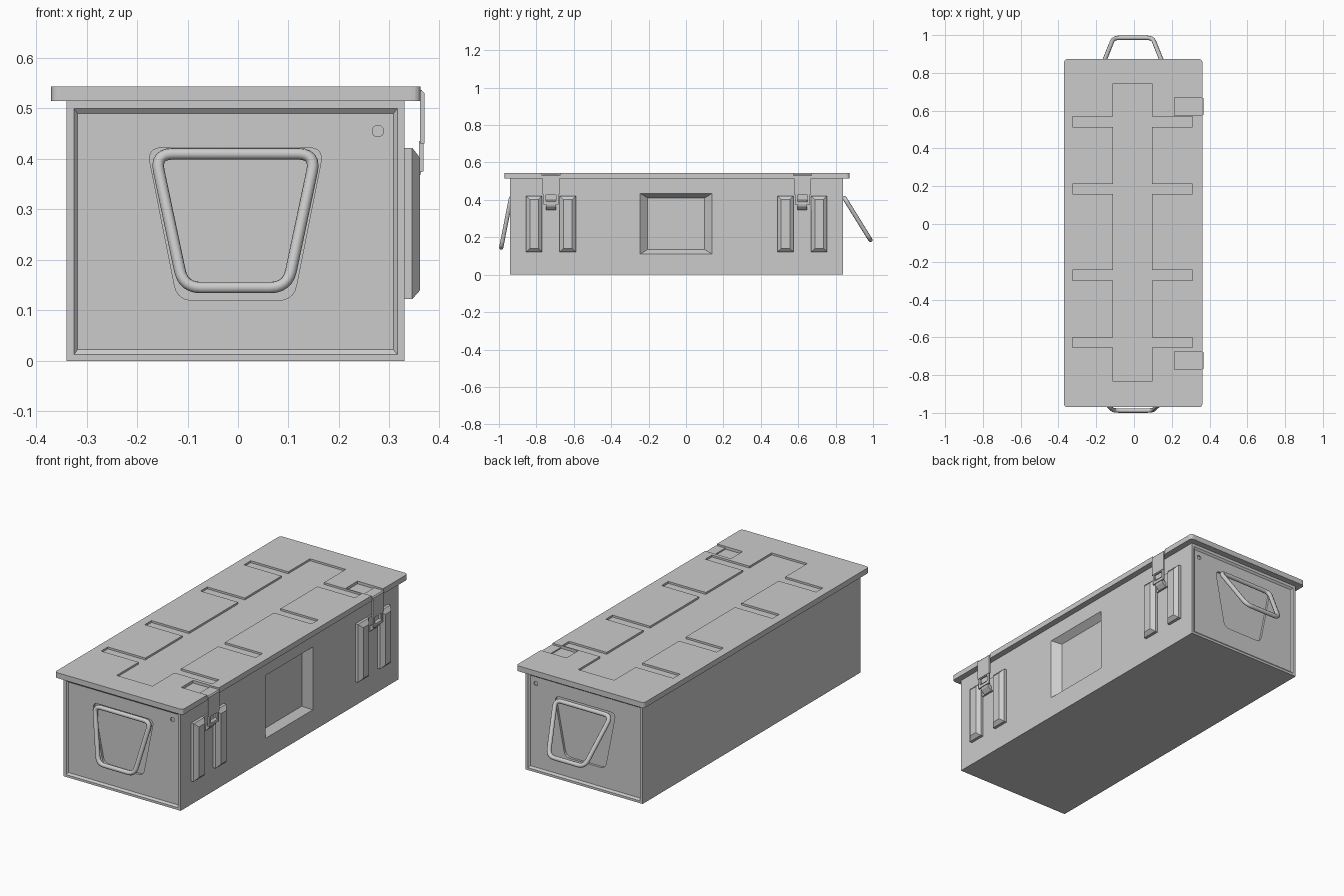
import bpy, bmesh
from mathutils import Vector

if "Cube" in bpy.data.objects:
    bpy.data.objects.remove(bpy.data.objects["Cube"])


def loft(name, rings):
    """Solid from matching point rings, capped at both ends."""
    bm = bmesh.new()
    loops = [[bm.verts.new(p) for p in r] for r in rings]
    n = len(loops[0])
    for a, b in zip(loops, loops[1:]):
        for i in range(n):
            j = (i + 1) % n
            bm.faces.new((a[i], a[j], b[j], b[i]))
    bm.faces.new(loops[0])
    bm.faces.new(loops[-1])
    bmesh.ops.recalc_face_normals(bm, faces=bm.faces)
    me = bpy.data.meshes.new(name)
    bm.to_mesh(me)
    bm.free()
    ob = bpy.data.objects.new(name, me)
    bpy.context.collection.objects.link(ob)
    return ob


def rect(a0, a1, b0, b1):
    return [(a0, b0), (a1, b0), (a1, b1), (a0, b1)]


def box(name, x, y, z):
    return loft(name, [[(a, b, h) for a, b in rect(*x, *y)] for h in z])


def rounded(pts, r, steps=5):
    """Round the corners of a closed 2D outline."""
    out, n = [], len(pts)
    for i in range(n):
        p, a, b = (Vector(pts[k % n]) for k in (i, i - 1, i + 1))
        s, e = p + (a - p).normalized() * r, p + (b - p).normalized() * r
        for k in range(steps + 1):
            t = k / steps
            out.append(tuple(s * (1 - t) ** 2 + p * 2 * t * (1 - t) + e * t * t))
    return out


def cut(ob, cutter):
    cutter.hide_render = True
    m = ob.modifiers.new("cut", 'BOOLEAN')
    m.operation, m.solver, m.object = 'DIFFERENCE', 'EXACT', cutter
    bpy.context.view_layer.objects.active = ob
    bpy.ops.object.modifier_apply(modifier=m.name)
    bpy.data.objects.remove(cutter)


CX = -0.005
LATCH_Y = (-0.722, 0.622)
ENDS = ((-1, -0.94, -0.936, 0.41, -0.988, 0.145), (1, 0.84, 0.847, 0.41, 0.986, 0.186))

# Body and sloped recess in its right side
body = box("body", (-0.34, 0.33), (-0.94, 0.84), (0, 0.52))
outer, inner = rect(-0.245, 0.14, 0.11, 0.435), rect(-0.205, 0.10, 0.135, 0.41)
cut(body, loft("side_recess_cutter",
               [[(x, y, z) for y, z in r] for x, r in ((0.36, outer), (0.33, outer), (0.295, inner))]))

# End panels: stepped recess, handle pocket, small hole, carrying handle
for s, y0, ty, tz, by, bz in ENDS:
    side = "front" if s < 0 else "back"
    a, b = rect(-0.325, 0.316, 0.012, 0.50), rect(-0.318, 0.308, 0.022, 0.49)
    cut(body, loft("panel_cutter", [[(x, y0 + s * d, z) for x, z in r]
                                    for d, r in ((0.02, a), (0, a), (-0.008, b))]))
    trap = rounded([(CX - 0.115, 0.12), (CX + 0.115, 0.12), (CX + 0.175, 0.422), (CX - 0.175, 0.422)], 0.03)
    cut(body, loft("pocket_cutter", [[(x, y0 + s * d, z) for x, z in trap] for d in (0.02, -0.02)]))
    hole = rounded(rect(0.266, 0.288, 0.444, 0.466), 0.011, 4)
    hole = [p for i, p in enumerate(hole) if i % 5]
    cut(body, loft("hole_cutter", [[(x, y0 + s * d, z) for x, z in hole] for d in (0.02, -0.014)]))

    path = rounded([(CX - 0.103, 1), (CX + 0.103, 1), (CX + 0.161, 0.0), (CX - 0.161, 0.0)], 0.0001, 1)
    length = Vector((by - ty, bz - tz)).length
    flat = rounded([(CX - 0.103, length), (CX + 0.103, length), (CX + 0.159, 0), (CX - 0.159, 0)], 0.035, 6)
    cu = bpy.data.curves.new(side + "_handle", 'CURVE')
    cu.dimensions, cu.bevel_depth, cu.bevel_resolution = '3D', 0.0115, 3
    sp = cu.splines.new('POLY')
    sp.points.add(len(flat) - 1)
    for p, (x, d) in zip(sp.points, flat):
        t = d / length
        p.co = (x, ty + (by - ty) * t, tz + (bz - tz) * t, 1)
    sp.use_cyclic_u = True
    sp.use_smooth = True
    bpy.context.collection.objects.link(bpy.data.objects.new(side + "_handle", cu))

# Lid with rounded corners
lid_outline = rounded(rect(-0.37, 0.362, -0.97, 0.873), 0.018, 4)
lid = loft("lid", [[(x, y, z) for x, y in lid_outline] for z in (0.515, 0.543)])

# Pressed channel in the lid: long strip with four cross arms
arms = ((-0.655, -0.60), (-0.298, -0.243), (0.158, 0.213), (0.513, 0.568))
right = [(0.095, -0.835)]
left = [(-0.11, -0.835)]
for y0, y1 in arms:
    right += [(0.095, y0), (0.31, y0), (0.31, y1), (0.095, y1)]
    left += [(-0.11, y0), (-0.325, y0), (-0.325, y1), (-0.11, y1)]
channel = right + [(0.095, 0.745), (-0.11, 0.745)] + left[::-1]
cut(lid, loft("channel_cutter", [[(x, y, z) for x, y in channel] for z in (0.533, 0.56)]))

# Latches
for y, side in zip(LATCH_Y, ("front", "back")):
    cut(lid, box("notch_cutter", (0.215, 0.40), (y - 0.048, y + 0.048), (0.529, 0.56)))
    # guard rails with chamfered tops
    for k, c in enumerate((y - 0.09, y + 0.09)):
        a, b = rect(c - 0.043, c + 0.043, 0.122, 0.422), rect(c - 0.023, c + 0.023, 0.14, 0.402)
        loft(f"{side}_latch_rail_{k + 1}",
             [[(x, p, q) for p, q in r] for x, r in ((0.325, a), (0.345, a), (0.361, b))])
    # strap folded over the lid edge
    prof = [(0.312, 0.527), (0.361, 0.527), (0.361, 0.43), (0.369, 0.43),
            (0.369, 0.53), (0.364, 0.536), (0.312, 0.536)]
    loft(side + "_latch_strap", [[(px, v, pz) for px, pz in prof] for v in (y - 0.045, y + 0.045)])
    # open ring hanging below the strap
    ring = box(side + "_latch_ring", (0.359, 0.367), (y - 0.04, y + 0.04), (0.375, 0.435))
    cut(ring, box("ring_cutter", (0.34, 0.39), (y - 0.027, y + 0.027), (0.388, 0.425)))
    # hook on the body
    hook = [(0.325, 0.345), (0.34, 0.345), (0.36, 0.365), (0.368, 0.39),
            (0.358, 0.40), (0.345, 0.375), (0.325, 0.37)]
    loft(side + "_latch_hook", [[(px, v, pz) for px, pz in hook] for v in (y - 0.026, y + 0.026)])
    box(side + "_latch_base", (0.325, 0.338), (y - 0.045, y + 0.045), (0.345, 0.42))
